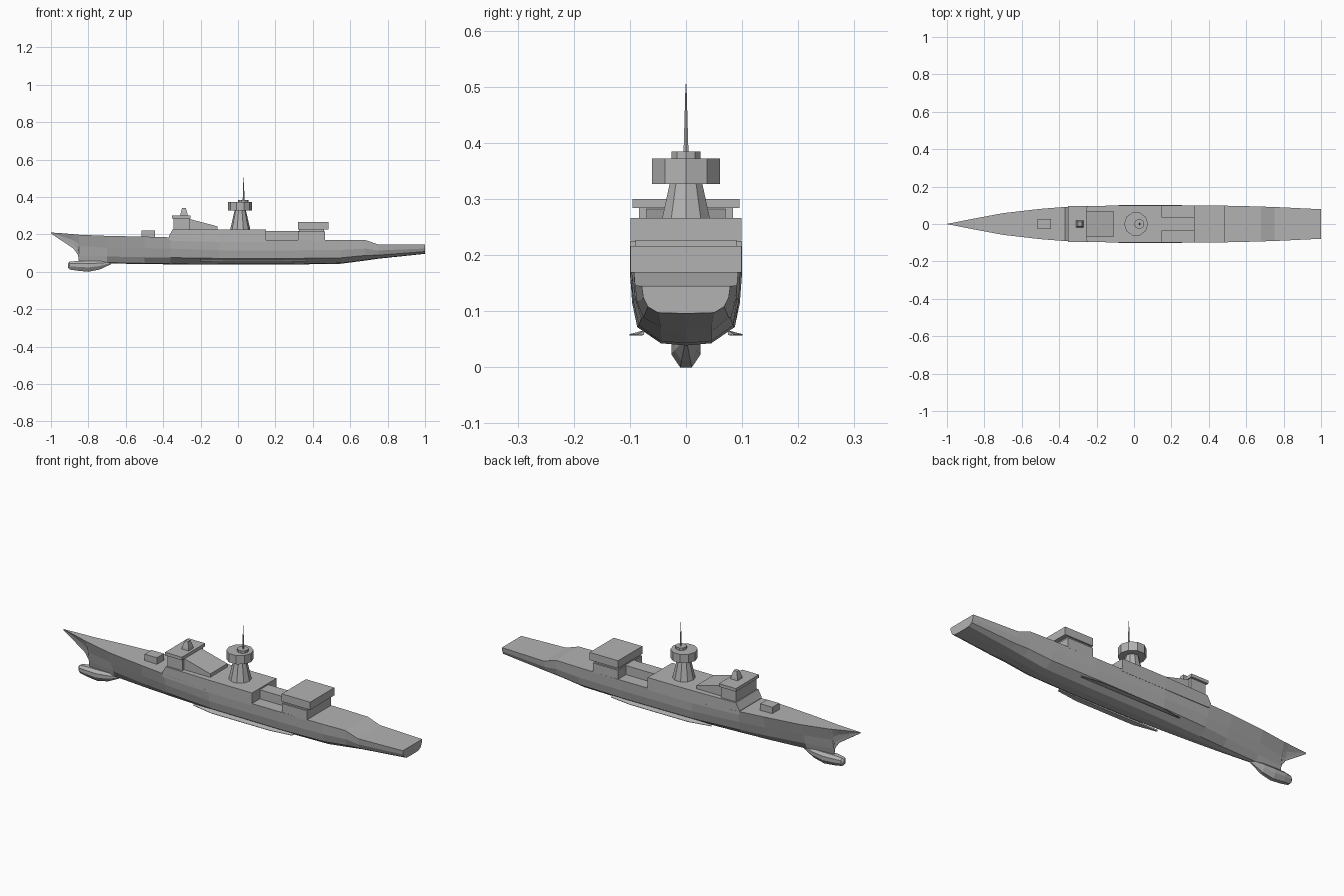
import bpy, bmesh, math

if "Cube" in bpy.data.objects:
    bpy.data.objects.remove(bpy.data.objects["Cube"], do_unlink=True)

grey = bpy.data.materials.new("ship grey")
grey.use_nodes = True
colour = (0.45, 0.45, 0.45, 1)
grey.diffuse_color = colour
grey.node_tree.nodes["Principled BSDF"].inputs["Base Color"].default_value = colour


def finish(name, bm):
    bmesh.ops.remove_doubles(bm, verts=bm.verts, dist=0.0002)
    bmesh.ops.recalc_face_normals(bm, faces=bm.faces)
    mesh = bpy.data.meshes.new(name)
    bm.to_mesh(mesh)
    bm.free()
    mesh.materials.append(grey)
    obj = bpy.data.objects.new(name, mesh)
    bpy.context.collection.objects.link(obj)
    return obj


def loft(name, rings):
    """Skin closed rings of equal length and cap both ends."""
    bm = bmesh.new()
    loops = [[bm.verts.new(p) for p in ring] for ring in rings]
    n = len(loops[0])
    for a, b in zip(loops, loops[1:]):
        for i in range(n):
            j = (i + 1) % n
            bm.faces.new((a[i], a[j], b[j], b[i]))
    bm.faces.new(loops[0])
    bm.faces.new(loops[-1])
    return finish(name, bm)


def mirrored(x, half):
    """Closed ring at x from a half section running keel to deck."""
    other = [(x, -y, z) for y, z in reversed(half[1:])]
    return [(x, y, z) for y, z in half] + other


def prism(name, profile, half_width):
    """Side profile in x, z extruded across the ship."""
    return loft(name, [[(x, s * half_width, z) for x, z in profile] for s in (-1, 1)])


def box(name, x0, x1, half_width, z0, z1):
    return prism(name, [(x0, z0), (x1, z0), (x1, z1), (x0, z1)], half_width)


def tower(name, x, r0, r1, z0, z1, sides=10):
    ring = lambda r, z: [(x + r * math.cos(math.tau * i / sides),
                          r * math.sin(math.tau * i / sides), z) for i in range(sides)]
    return loft(name, [ring(r0, z0), ring(r1, z1)])


# Hull: x, keel height, deck height, then half widths from bilge up to deck
stations = [
    (-1.0, 0.205, 0.21, 0, 0, 0, 0.001),
    (-0.94, 0.165, 0.206, 0.001, 0.002, 0.004, 0.012),
    (-0.88, 0.125, 0.201, 0.001, 0.003, 0.009, 0.024),
    (-0.855, 0.09, 0.199, 0.002, 0.004, 0.011, 0.029),
    (-0.85, 0.05, 0.198, 0.002, 0.005, 0.012, 0.03),
    (-0.7, 0.045, 0.192, 0.01, 0.024, 0.038, 0.058),
    (-0.5, 0.041, 0.188, 0.022, 0.05, 0.066, 0.081),
    (-0.36, 0.04, 0.184, 0.03, 0.066, 0.08, 0.092),
    (-0.1, 0.039, 0.17, 0.042, 0.083, 0.094, 0.099),
    (0.3, 0.039, 0.17, 0.045, 0.087, 0.096, 0.1),
    (0.55, 0.043, 0.17, 0.045, 0.084, 0.094, 0.097),
    (0.68, 0.06, 0.17, 0.045, 0.08, 0.091, 0.093),
    (0.75, 0.07, 0.146, 0.045, 0.076, 0.087, 0.091),
    (1.0, 0.096, 0.145, 0.05, 0.068, 0.076, 0.079),
]
rings = []
for x, keel, deck, *widths in stations:
    heights = [keel + (deck - keel) * t for t in (0.03, 0.25, 0.58, 1)]
    rings.append(mirrored(x, [(0, keel)] + list(zip(widths, heights))))
loft("hull", rings)

# Bulb under the bow: x, bottom, top, half width
bulb = [(-0.91, 0.022, 0.046, 0.008), (-0.9, 0.012, 0.054, 0.018),
        (-0.86, 0.006, 0.058, 0.025), (-0.8, 0.0, 0.058, 0.026),
        (-0.74, 0.012, 0.058, 0.02), (-0.68, 0.04, 0.055, 0.006)]
loft("bow_bulb", [mirrored(x, [(0, lo), (w * 0.4, lo), (w, lo + (hi - lo) * 0.4),
                               (w, lo + (hi - lo) * 0.75), (w * 0.5, hi)])
                  for x, lo, hi, w in bulb])

# Bilge keels
for side, label in ((1, "left"), (-1, "right")):
    def fin(x, reach):
        return [(x, side * 0.075, 0.066), (x, side * 0.075, 0.058),
                (x, side * reach, 0.057), (x, side * reach, 0.059)]
    loft(label + "_bilge_keel", [fin(-0.2, 0.078), fin(-0.08, 0.101),
                                 fin(0.25, 0.101), fin(0.37, 0.085)])

# Superstructure flush with the hull sides
def deck_ring(x, w, lo, hi):
    return [(x, -w, lo), (x, w, lo), (x, w, hi), (x, -w, hi)]


loft("superstructure", [deck_ring(-0.37, 0.0915, 0.17, 0.19), deck_ring(-0.35, 0.092, 0.165, 0.225),
                        deck_ring(-0.1, 0.099, 0.16, 0.225), deck_ring(0.15, 0.0998, 0.16, 0.225)])
box("boat_bay_core", 0.14, 0.33, 0.035, 0.16, 0.217)

# Bridge, sloping deckhouse and sensor
box("bridge", -0.345, -0.26, 0.084, 0.22, 0.286)
box("bridge_roof", -0.352, -0.255, 0.095, 0.284, 0.3)
prism("sloping_deckhouse", [(-0.27, 0.22), (-0.11, 0.22), (-0.11, 0.243), (-0.27, 0.285)], 0.07)
loft("bridge_sensor", [[(-0.289 + a * r, b * r, z) for a, b in ((-1, -1), (1, -1), (1, 1), (-1, 1))]
                       for r, z in ((0.02, 0.3), (0.018, 0.312), (0.01, 0.342))])

# Tower, drum and mast
tower("tower", 0.012, 0.055, 0.03, 0.22, 0.33)
tower("tower_drum", 0.011, 0.064, 0.064, 0.327, 0.372)
tower("mast_base", 0.028, 0.027, 0.027, 0.37, 0.385)
tower("mast", 0.03, 0.005, 0.001, 0.385, 0.505, 6)

# Hangar
box("hangar", 0.32, 0.465, 0.0985, 0.165, 0.216)
box("hangar_neck", 0.325, 0.46, 0.09, 0.21, 0.23)
box("hangar_roof", 0.32, 0.483, 0.099, 0.226, 0.266)

# Foredeck gun housing
box("gun_housing", -0.515, -0.445, 0.028, 0.18, 0.221)
